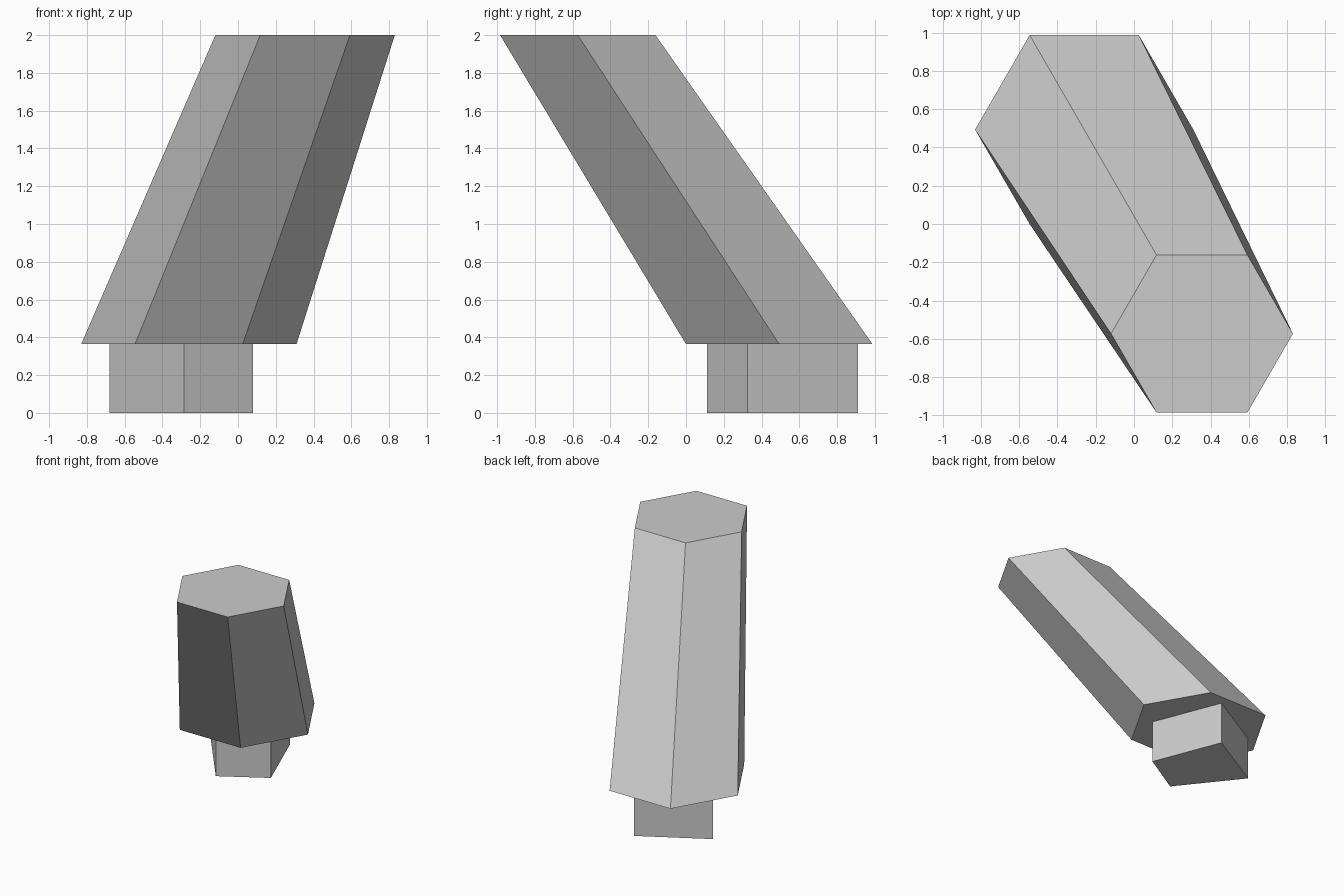
import bpy
import bmesh
from math import cos, sin, pi

cube = bpy.data.objects.get("Cube")
if cube:
    bpy.data.objects.remove(cube, do_unlink=True)

# Single plain grey
grey = bpy.data.materials.new("plain_grey")
grey.use_nodes = True
colour = (0.6, 0.6, 0.6, 1)
grey.diffuse_color = colour
grey.node_tree.nodes["Principled BSDF"].inputs["Base Color"].default_value = colour


def loft(name, lower, upper, z0, z1):
    """Closed solid between two outlines with the same number of corners."""
    bm = bmesh.new()
    a = [bm.verts.new((x, y, z0)) for x, y in lower]
    b = [bm.verts.new((x, y, z1)) for x, y in upper]
    bm.faces.new(a[::-1])
    bm.faces.new(b)
    n = len(a)
    for i in range(n):
        j = (i + 1) % n
        bm.faces.new((a[i], a[j], b[j], b[i]))
    bmesh.ops.recalc_face_normals(bm, faces=bm.faces)
    mesh = bpy.data.meshes.new(name)
    bm.to_mesh(mesh)
    bm.free()
    mesh.materials.append(grey)
    obj = bpy.data.objects.new(name, mesh)
    bpy.context.collection.objects.link(obj)
    return obj


def hexagon(cx, cy, r):
    return [(cx + r * cos(k * pi / 3), cy + r * sin(k * pi / 3)) for k in range(6)]


# Four-cornered foot block
foot = [(-0.285, 0.11), (0.08, 0.325), (-0.15, 0.91), (-0.68, 0.61)]
loft("foot_block", foot, foot, 0, 0.365)

# Leaning, slightly tapered six-sided column
loft("leaning_column", hexagon(-0.26, 0.493, 0.57),
     hexagon(0.355, -0.573, 0.475), 0.365, 2)
